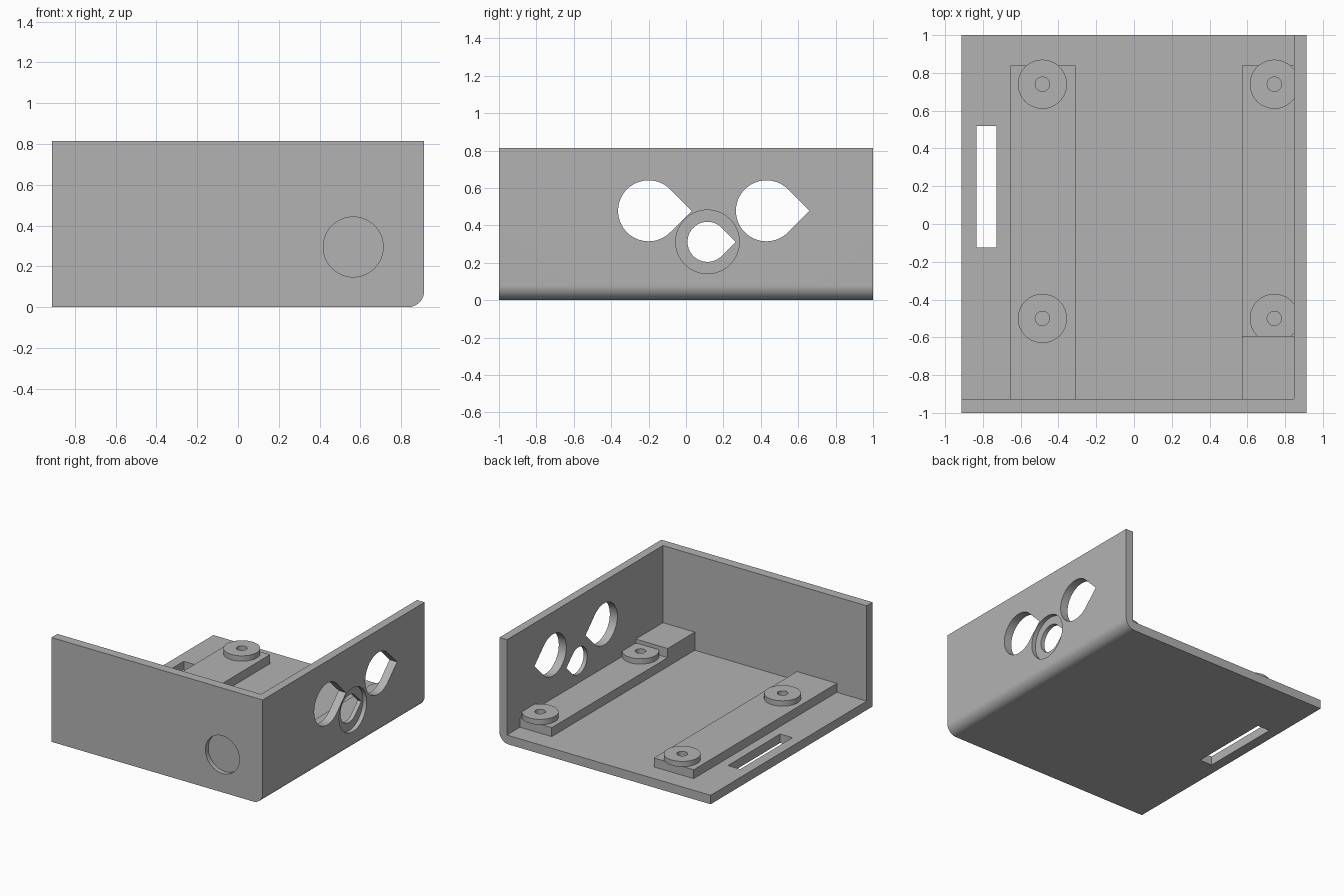
import bpy, bmesh, math
from mathutils import Vector

if "Cube" in bpy.data.objects:
    bpy.data.objects.remove(bpy.data.objects["Cube"])

W, D, H = 0.913, 1.0, 0.815      # half width, half depth, height
FLOOR, WALL_X, WALL_Y = 0.07, 0.848, -0.927
RAIL_TOP, BLOCK_TOP, BOSS_TOP = 0.14, 0.212, 0.182

grey = bpy.data.materials.new("plain_grey")
grey.diffuse_color = (0.45, 0.45, 0.45, 1)
grey.use_nodes = True
grey.node_tree.nodes["Principled BSDF"].inputs["Base Color"].default_value = grey.diffuse_color


def prism(name, points, offset):
    """Extrude a closed 3D outline along an offset vector."""
    bm = bmesh.new()
    face = bm.faces.new([bm.verts.new(p) for p in points])
    ext = bmesh.ops.extrude_face_region(bm, geom=[face])
    verts = [g for g in ext["geom"] if isinstance(g, bmesh.types.BMVert)]
    bmesh.ops.translate(bm, verts=verts, vec=Vector(offset))
    bmesh.ops.recalc_face_normals(bm, faces=bm.faces)
    me = bpy.data.meshes.new(name)
    bm.to_mesh(me)
    bm.free()
    me.materials.append(grey)
    ob = bpy.data.objects.new(name, me)
    bpy.context.collection.objects.link(ob)
    return ob


def box(name, x0, x1, y0, y1, z0, z1):
    return prism(name, [(x0, y0, z0), (x1, y0, z0), (x1, y1, z0), (x0, y1, z0)], (0, 0, z1 - z0))


def circle(r, n=64):
    return [(r * math.cos(2 * math.pi * i / n), r * math.sin(2 * math.pi * i / n)) for i in range(n)]


def teardrop(r, n=48):
    """Circle with a 45 degree point toward the first axis."""
    arc = [math.radians(45 + 270 * i / n) for i in range(n + 1)]
    return [(r * math.cos(a), r * math.sin(a)) for a in arc] + [(r * math.sqrt(2), 0)]


def cut(ob, cutters):
    bpy.context.view_layer.objects.active = ob
    for c in cutters:
        m = ob.modifiers.new("cut", 'BOOLEAN')
        m.operation, m.solver, m.object = 'DIFFERENCE', 'EXACT', c
        bpy.ops.object.modifier_apply(modifier=m.name)


def discard(obs):
    for ob in obs:
        bpy.data.objects.remove(ob, do_unlink=True)


def smooth(ob):
    bpy.ops.object.select_all(action='DESELECT')
    ob.select_set(True)
    bpy.context.view_layer.objects.active = ob
    bpy.ops.object.shade_smooth_by_angle(angle=math.radians(30))


# Shell: outer block with one rounded long edge, hollowed to floor + two walls
R = 0.08
outline = [(-W, 0)]
outline += [(W - R + R * math.sin(a), R - R * math.cos(a))
            for a in [math.radians(90 * i / 16) for i in range(17)]]
outline += [(W, H), (-W, H)]
shell = prism("shell", [(x, -D, z) for x, z in outline], (0, 2 * D, 0))
cutters = [
    box("hollow_cutter", -W - 0.2, WALL_X, WALL_Y, D + 0.2, FLOOR, H + 0.2),
    box("slot_cutter", -0.833, -0.727, -0.125, 0.52, -0.1, 0.2),
    # shallow round recess in the front wall
    prism("front_recess_cutter", [(0.565 + u, -D - 0.1, 0.295 + v) for u, v in circle(0.147)], (0, 0.136, 0)),
    # shallow round recess around the small side hole
    prism("side_recess_cutter", [(W - 0.033, 0.115 + u, 0.312 + v) for u, v in circle(0.17)], (0.2, 0, 0)),
]
# teardrop holes through the side wall
for y, z, r in [(-0.2, 0.478, 0.163), (0.43, 0.478, 0.163), (0.115, 0.312, 0.107)]:
    cutters.append(prism("teardrop_cutter", [(WALL_X - 0.1, y + u, z + v) for u, v in teardrop(r)], (0.3, 0, 0)))
cut(shell, cutters)
discard(cutters)
smooth(shell)

# Mounting rails and the raised block at the front of the side rail
left_rail = box("left_rail", -0.655, -0.31, WALL_Y - 0.02, 0.84, FLOOR - 0.02, RAIL_TOP)
right_rail = box("right_rail", 0.573, WALL_X + 0.02, WALL_Y - 0.02, 0.84, FLOOR - 0.02, RAIL_TOP)
box("raised_block", 0.573, WALL_X + 0.02, WALL_Y - 0.02, -0.592, RAIL_TOP, BLOCK_TOP)

# Round bosses with blind screw holes
for x, rail in [(-0.485, left_rail), (0.743, right_rail)]:
    for y in (0.74, -0.5):
        boss = prism("boss", [(x + u, y + v, RAIL_TOP) for u, v in circle(0.13)], (0, 0, BOSS_TOP - RAIL_TOP))
        hole = prism("hole_cutter", [(x + u, y + v, 0.08) for u, v in circle(0.038, 32)], (0, 0, 0.3))
        cut(boss, [hole])
        cut(rail, [hole])
        discard([hole])
        smooth(boss)
    smooth(rail)
